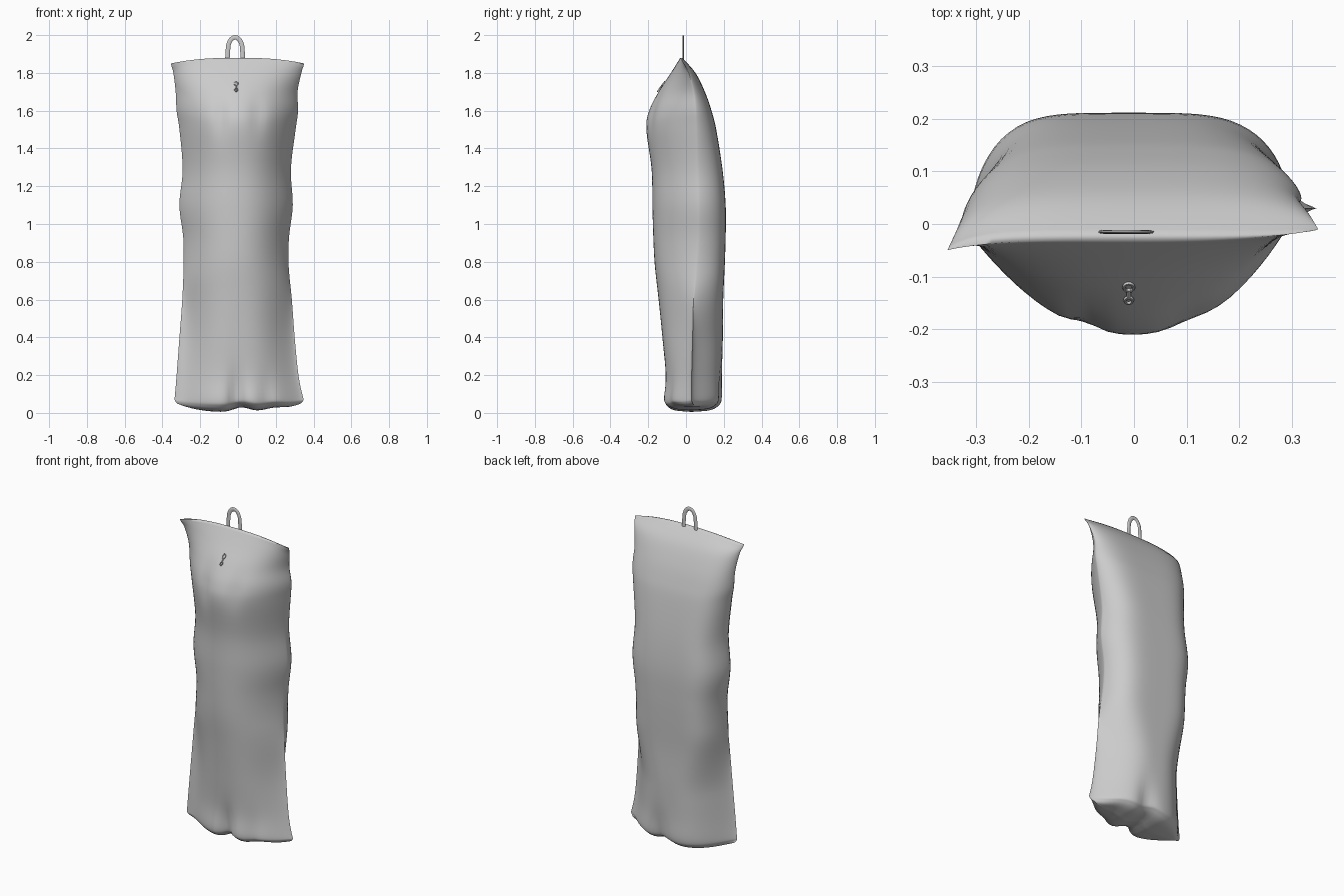
import bpy
import bmesh
from math import sin, cos, pi, exp, radians
from mathutils import Vector, Matrix

if "Cube" in bpy.data.objects:
    bpy.data.objects.remove(bpy.data.objects["Cube"], do_unlink=True)

# One plain grey for everything
grey = bpy.data.materials.new("soft grey")
grey.use_nodes = True
grey.diffuse_color = (0.6, 0.6, 0.6, 1)
grey.node_tree.nodes["Principled BSDF"].inputs["Base Color"].default_value = grey.diffuse_color


def finish(bm, name, angle=60):
    """Turn a bmesh into a smooth-shaded object."""
    bmesh.ops.recalc_face_normals(bm, faces=bm.faces)
    mesh = bpy.data.meshes.new(name)
    bm.to_mesh(mesh)
    bm.free()
    mesh.materials.append(grey)
    obj = bpy.data.objects.new(name, mesh)
    bpy.context.collection.objects.link(obj)
    bpy.ops.object.select_all(action="DESELECT")
    obj.select_set(True)
    bpy.context.view_layer.objects.active = obj
    bpy.ops.object.shade_smooth_by_angle(angle=radians(angle))
    return obj


def bump(value, centre, width):
    return exp(-((value - centre) / width) ** 2)


def mix(a, b, t):
    return a + (b - a) * t


# Sack stations: height, right edge, left edge, front, back, side seam
STATIONS = [
    (0.0, -0.31, 0.32, 0.02, 0.04, 0.02),
    (0.008, -0.325, 0.335, -0.065, 0.13, 0.015),
    (0.03, -0.333, 0.345, -0.105, 0.172, 0.01),
    (0.07, -0.335, 0.345, -0.12, 0.19, 0.01),
    (0.2, -0.325, 0.32, -0.11, 0.19, 0.01),
    (0.4, -0.31, 0.30, -0.125, 0.195, 0.015),
    (0.6, -0.295, 0.285, -0.145, 0.197, 0.02),
    (0.78, -0.288, 0.268, -0.165, 0.205, 0.035),
    (0.93, -0.29, 0.27, -0.173, 0.21, 0.045),
    (1.1, -0.31, 0.29, -0.178, 0.21, 0.045),
    (1.29, -0.293, 0.28, -0.182, 0.193, 0.04),
    (1.5, -0.31, 0.305, -0.21, 0.16, 0.035),
    (1.6, -0.325, 0.318, -0.195, 0.135, 0.03),
    (1.7, -0.33, 0.315, -0.145, 0.10, 0.02),
    (1.8, -0.342, 0.335, -0.08, 0.05, -0.005),
    (1.88, -0.355, 0.35, -0.03, -0.02, -0.03),
]
STEPS = 5
COLUMNS = 40


def catmull(a, b, c, d, t):
    """Smooth blend between stations b and c."""
    return [q + (r - p) * t / 2 + (2 * p - 5 * q + 4 * r - s) * t * t / 2
            + (3 * q - p - 3 * r + s) * t ** 3 / 2
            for p, q, r, s in zip(a, b, c, d)]


def smooth_stations():
    last = len(STATIONS) - 1
    for i in range(last):
        quad = [STATIONS[max(0, min(last, i + k))] for k in (-1, 0, 1, 2)]
        for step in range(STEPS):
            yield catmull(*quad, step / STEPS)
    yield STATIONS[-1]


def sack_point(station, u, side):
    """Point on the cloth; u runs -1..1 across, side is 'front' or 'back'."""
    z, right, left, front, back, seam = station
    x = (left + right) / 2 + u * (left - right) / 2
    hem = bump(z, 0.04, 0.14)
    # The lower part thins to fins at the side seams
    fin = max(0, min(1, (0.75 - z) / 0.4))
    fin *= fin * (3 - 2 * fin)
    seam += 0.02 * u
    inner = max(0, 1 - abs(u) ** 3)
    if side == "front":
        full = max(0, 1 - abs(u) ** mix(2.2, 2.8, fin)) ** mix(0.85, 1.9 - 0.3 * u, fin)
        y = mix(seam, front, full)
        # Slack folds beside the central ridge near the neck
        y += bump(z, 1.57, 0.1) * (0.018 * bump(x, -0.09, 0.03) + 0.012 * bump(x, 0.1, 0.04))
        # Tucks between the lobes of the lower hem
        y += hem * (0.045 * bump(x, -0.01, 0.04) + 0.015 * bump(x, 0.15, 0.04))
    else:
        full = max(0, 1 - abs(u) ** mix(4.5, 3, fin)) ** mix(0.65, 1.6, fin)
        y = mix(seam, back, full)
        y -= 0.025 * hem * bump(x, 0.06, 0.05)
    # Hem wave, lifted lower corners and drooping top corners
    floor = bump(z, 0, 0.06)
    z += floor * (0.045 * abs(u) ** 3 + inner * (0.004 + 0.025 * bump(x, 0.02, 0.06)))
    z += floor * 0.02 * inner * bump(x, 0.2, 0.08)
    z -= 0.03 * bump(z, 1.88, 0.05) * abs(u) ** 2.5
    return Vector((x, y, z))


# Cloth sack: front and back panels sharing the side seams
bm = bmesh.new()
rows = []
for station in smooth_stations():
    across = [sin((i / COLUMNS - 0.5) * pi) for i in range(COLUMNS + 1)]
    front_row = [bm.verts.new(sack_point(station, u, "front")) for u in across]
    back_row = [bm.verts.new(sack_point(station, u, "back")) for u in across[1:-1]]
    rows.append((front_row, [front_row[0]] + back_row + [front_row[-1]]))
for lower, upper in zip(rows, rows[1:]):
    for panel in (0, 1):
        a, b = lower[panel], upper[panel]
        for i in range(COLUMNS):
            bm.faces.new((a[i], a[i + 1], b[i + 1], b[i]))
for front_row, back_row in (rows[0], rows[-1]):
    for i in range(COLUMNS):
        ring = dict.fromkeys((front_row[i], front_row[i + 1], back_row[i + 1], back_row[i]))
        bm.faces.new(list(ring))
finish(bm, "cloth_sack", angle=80)


def flat_tube(name, path, wide, deep, closed=False, sides=8):
    """Sweep an oval section along a path lying in the xz plane."""
    bm = bmesh.new()
    rings = []
    count = len(path)
    for i, p in enumerate(path):
        before = path[i - 1] if closed or i else p
        after = path[(i + 1) % count] if closed or i < count - 1 else p
        along = (after - before).normalized()
        out = Vector((along.z, 0, -along.x))
        rings.append([bm.verts.new(p + out * wide * cos(k * 2 * pi / sides)
                                   + Vector((0, deep * sin(k * 2 * pi / sides), 0)))
                      for k in range(sides)])
    for i in range(count if closed else count - 1):
        a, b = rings[i], rings[(i + 1) % count]
        for k in range(sides):
            n = (k + 1) % sides
            bm.faces.new((a[k], a[n], b[n], b[k]))
    if not closed:
        bm.faces.new(rings[0])
        bm.faces.new(rings[-1])
    return finish(bm, name)


def arc(rx, rz, z, start, end, count):
    return [Vector((rx * cos(t), 0, z + rz * sin(t)))
            for t in (start + (end - start) * i / count for i in range(count + 1))]


# Hanging loop on the top seam
loop_path = ([Vector((0.042, 0, 1.86))] + arc(0.038, 0.063, 1.925, 0, pi, 16)
             + [Vector((-0.042, 0, 1.86))])
loop = flat_tube("hanging_loop", loop_path, 0.012, 0.004)
loop.location = (-0.015, -0.015, 0)

# Small zip pull resting on the sloping front
place = Matrix.Translation((-0.01, -0.132, 1.728)) @ Matrix.Rotation(radians(-36), 4, "X")
for name, size, height in (("zip_slider", 0.009, 0.02), ("zip_pull_ring", 0.007, -0.022)):
    ring = arc(size, size * 1.4, height, 0, 2 * pi, 12)[:-1]
    flat_tube(name, ring, 0.0035, 0.0035, closed=True, sides=6).matrix_world = place
neck = [Vector((0, 0, 0.012)), Vector((0, 0, -0.014))]
flat_tube("zip_pull_neck", neck, 0.004, 0.004, sides=6).matrix_world = place
